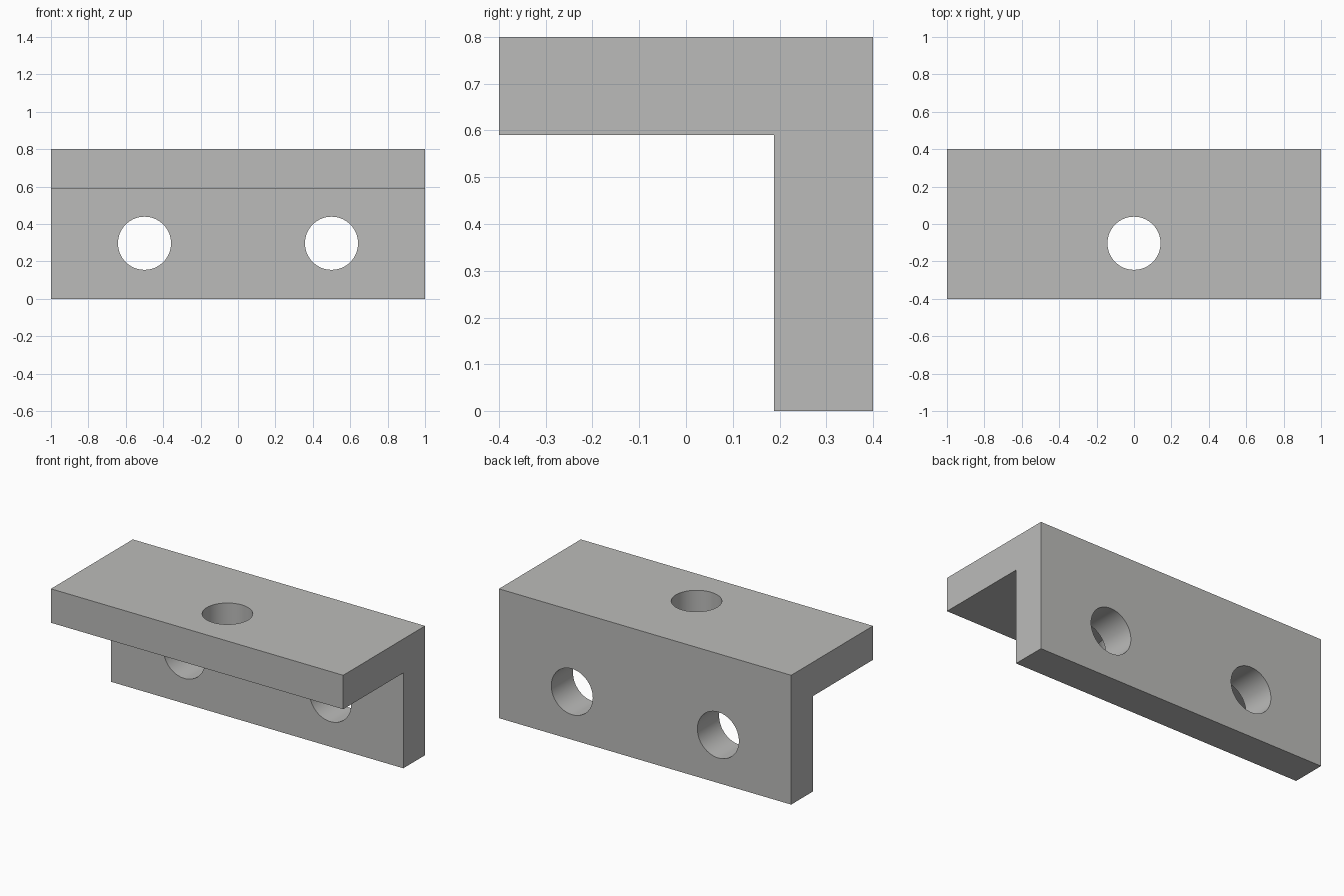
import bpy
import bmesh
from mathutils import Matrix, Vector

if "Cube" in bpy.data.objects:
    bpy.data.objects.remove(bpy.data.objects["Cube"])

HOLE_RADIUS = 0.142
grey = bpy.data.materials.new("plain grey")
grey.diffuse_color = (0.5, 0.5, 0.49, 1)
grey.use_nodes = True
grey.node_tree.nodes["Principled BSDF"].inputs["Base Color"].default_value = grey.diffuse_color


def hole_cutter(name, location, axis):
    """Hidden cylinder used to drill one bolt hole."""
    bm = bmesh.new()
    turn = Matrix.Rotation(1.5707963, 4, 'X') if axis == 'Y' else Matrix()
    bmesh.ops.create_cone(bm, cap_ends=True, segments=64, radius1=HOLE_RADIUS,
                          radius2=HOLE_RADIUS, depth=0.5,
                          matrix=Matrix.Translation(location) @ turn)
    mesh = bpy.data.meshes.new(name)
    bm.to_mesh(mesh)
    bm.free()
    mesh.materials.append(grey)
    obj = bpy.data.objects.new(name, mesh)
    bpy.context.collection.objects.link(obj)
    obj.hide_render = True
    obj.hide_set(True)
    return obj


# Angle bracket: L-shaped profile (y, z) extruded along x
profile = [(-0.4, 0.8), (-0.4, 0.59), (0.188, 0.59),
           (0.188, 0), (0.4, 0), (0.4, 0.8)]
bm = bmesh.new()
end = bm.faces.new([bm.verts.new((-1, y, z)) for y, z in profile])
side = bmesh.ops.extrude_face_region(bm, geom=[end])["geom"]
bmesh.ops.translate(bm, vec=Vector((2, 0, 0)),
                    verts=[v for v in side if isinstance(v, bmesh.types.BMVert)])
bmesh.ops.recalc_face_normals(bm, faces=bm.faces)
mesh = bpy.data.meshes.new("angle_bracket")
bm.to_mesh(mesh)
bm.free()
mesh.materials.append(grey)
bracket = bpy.data.objects.new("angle_bracket", mesh)
bpy.context.collection.objects.link(bracket)

# Bolt holes: two through the upright leg, one through the top flange
cutters = [hole_cutter("left_hole_cutter", (-0.5, 0.3, 0.297), 'Y'),
           hole_cutter("right_hole_cutter", (0.5, 0.3, 0.297), 'Y'),
           hole_cutter("top_hole_cutter", (0, -0.103, 0.7), 'Z')]
for cutter in cutters:
    drill = bracket.modifiers.new(cutter.name, 'BOOLEAN')
    drill.operation = 'DIFFERENCE'
    drill.solver = 'EXACT'
    drill.object = cutter

# Apply the drilling, then smooth only the hole walls
bpy.context.view_layer.objects.active = bracket
bracket.select_set(True)
for name in [m.name for m in bracket.modifiers]:
    bpy.ops.object.modifier_apply(modifier=name)
for cutter in cutters:
    bpy.data.objects.remove(cutter)
bpy.ops.object.shade_smooth_by_angle(angle=0.52)
